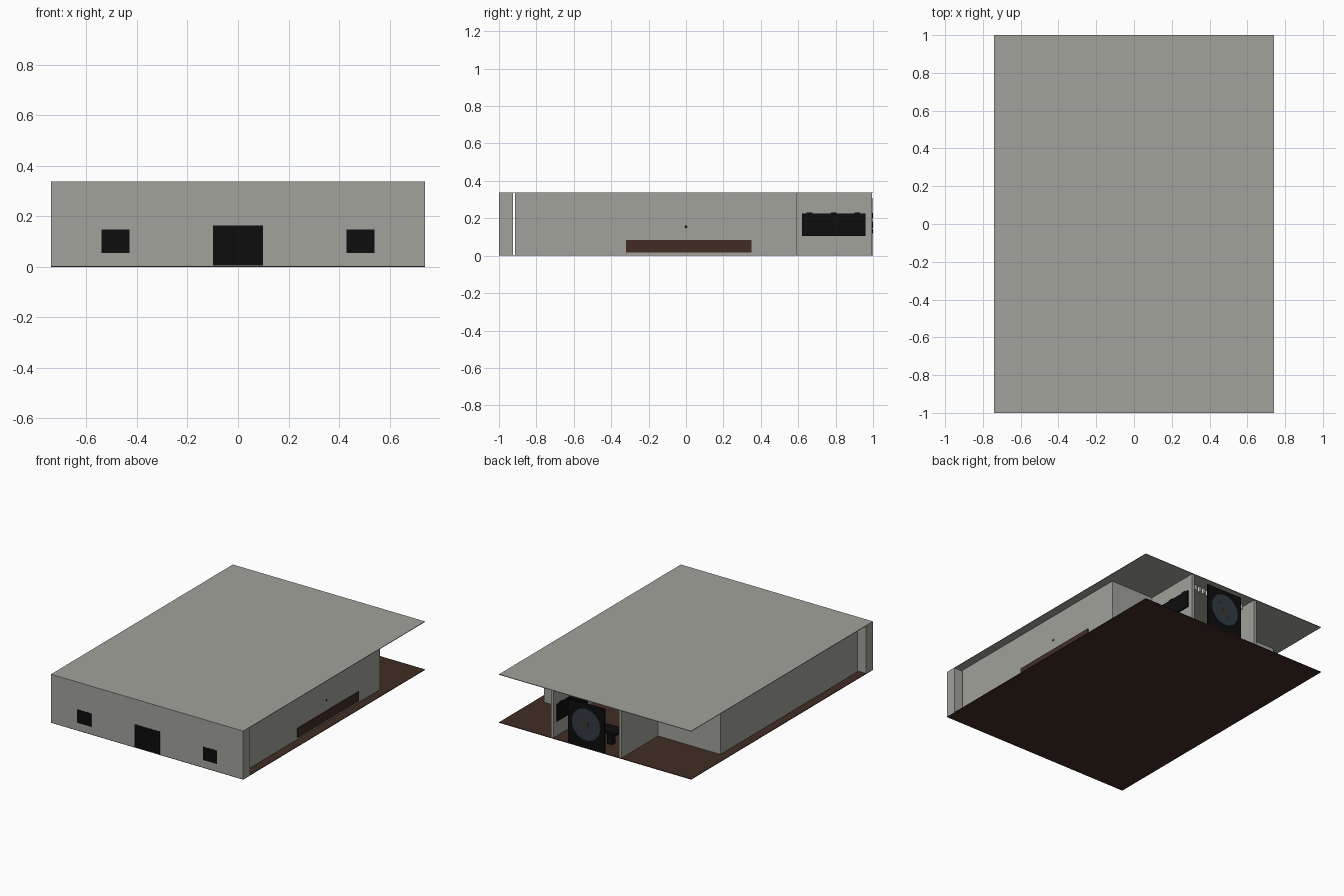
import bpy, math

if "Cube" in bpy.data.objects:
    bpy.data.objects.remove(bpy.data.objects["Cube"])


def material(name, color):
    m = bpy.data.materials.new(name)
    m.diffuse_color = (*color, 1)
    m.use_nodes = True
    m.node_tree.nodes["Principled BSDF"].inputs["Base Color"].default_value = m.diffuse_color
    return m


GREY = material("concrete_grey", (0.36, 0.36, 0.33))
WHITE = material("light_white", (0.75, 0.75, 0.72))
BROWN = material("dark_wood", (0.052, 0.027, 0.018))
BLACK = material("black", (0.004, 0.004, 0.004))
SLATE = material("slate_blue", (0.03, 0.043, 0.056))
RUST = material("rust_brown", (0.06, 0.035, 0.022))


def box(name, x, y, z, mat):
    """Box from (min, max) ranges on each axis."""
    bpy.ops.mesh.primitive_cube_add(size=1, location=[(a + b) / 2 for a, b in (x, y, z)])
    o = bpy.context.object
    o.name = name
    o.scale = [b - a for a, b in (x, y, z)]
    bpy.ops.object.transform_apply(location=False, rotation=False, scale=True)
    o.data.materials.append(mat)
    return o


def disc(name, loc, radius, depth, mat, sides=32):
    bpy.ops.mesh.primitive_cylinder_add(vertices=sides, radius=radius, depth=depth,
                                        location=loc, rotation=(math.pi / 2, 0, 0))
    o = bpy.context.object
    o.name = name
    o.data.materials.append(mat)
    bpy.ops.object.shade_smooth_by_angle()
    return o


H = 0.338      # roof top
C = 0.334      # ceiling underside

# Floor and roof slabs
box("floor", (-0.74, 0.74), (-1, 1), (0, 0.004), BROWN)
box("roof", (-0.74, 0.74), (-1, 1), (C, H), GREY)

# Front wall, separated from the side walls by a narrow gap
box("front_wall", (-0.74, 0.74), (-1, -0.925), (0.002, C), GREY)
for s in (-1, 1):
    box("side_wall", (s * 0.68 - 0.01 * (s + 1), s * 0.68 - 0.01 * (s - 1)),
        (-0.915, 0.59), (0.003, C), GREY)

# Rear walls on both sides of the back room
box("rear_wall_left", (-0.68, -0.2), (0.57, 0.592), (0.003, C), GREY)
box("rear_wall_right", (0.345, 0.68), (0.57, 0.592), (0.003, C), GREY)
box("back_room_wall_left", (-0.2, -0.18), (0.57, 0.995), (0.003, C), GREY)

# Right wall of the back room, built round its window
wx = (0.325, 0.345)
box("back_room_wall_sill", wx, (0.57, 0.995), (0.003, 0.105), GREY)
box("back_room_wall_lintel", wx, (0.57, 0.995), (0.225, C), GREY)
box("back_room_wall_pier", wx, (0.57, 0.62), (0.105, 0.225), GREY)
box("back_room_wall_pier", wx, (0.96, 0.995), (0.105, 0.225), GREY)
box("back_room_window", (0.32, 0.355), (0.62, 0.96), (0.105, 0.225), BLACK)
for y in (0.66, 0.79, 0.915):
    box("window_clip", (0.32, 0.355), (y - 0.015, y + 0.015), (0.225, 0.231), BLACK)

# Front door leaves and windows as thin plates
for s in (-1, 1):
    a, b = sorted((s * 0.0005, s * 0.098))
    box("front_door", (a, b), (-1.001, -0.99), (0.005, 0.163), BLACK)
    a, b = sorted((s * 0.43, s * 0.54))
    box("front_window", (a, b), (-1.001, -0.99), (0.055, 0.148), BLACK)

# Nine ceiling lights, flush with the roof
for x in (-0.545, 0.055, 0.535):
    for y in (-0.63, -0.16, 0.31):
        box("ceiling_light", (x - 0.067, x + 0.067), (y - 0.11, y + 0.11),
            (C - 0.006, H - 0.0005), WHITE)

# Low wooden board and knob showing on the right wall
box("wall_board", (0.65, 0.688), (-0.32, 0.35), (0.018, 0.083), BROWN)
bpy.ops.mesh.primitive_uv_sphere_add(segments=12, ring_count=8, radius=0.006,
                                     location=(0.681, 0, 0.155))
knob = bpy.context.object
knob.name = "wall_knob"
knob.data.materials.append(BLACK)

# Black display with round dial standing in the open back
box("display_panel", (-0.07, 0.212), (0.985, 0.996), (0.004, 0.308), BLACK)
disc("display_dial", (0.071, 0.996, 0.165), 0.11, 0.004, SLATE)
for dx, dz, r in ((0.0, 0.0, 0.018), (0.035, 0.05, 0.014), (-0.03, -0.035, 0.012)):
    disc("dial_spot", (0.071 + dx, 0.998, 0.165 + dz), r, 0.002, RUST, 10)

# Console table behind the display
box("console_top", (-0.09, 0.05), (0.8, 0.9), (0.09, 0.105), BLACK)
box("console_leg", (-0.04, 0.0), (0.83, 0.87), (0.004, 0.09), BLACK)

# Row of slats hanging from the ceiling in the back room
for i in range(14):
    x = -0.16 + i * 0.035
    box("ceiling_slat", (x, x + 0.014), (0.88, 0.9), (0.3, C), WHITE)
